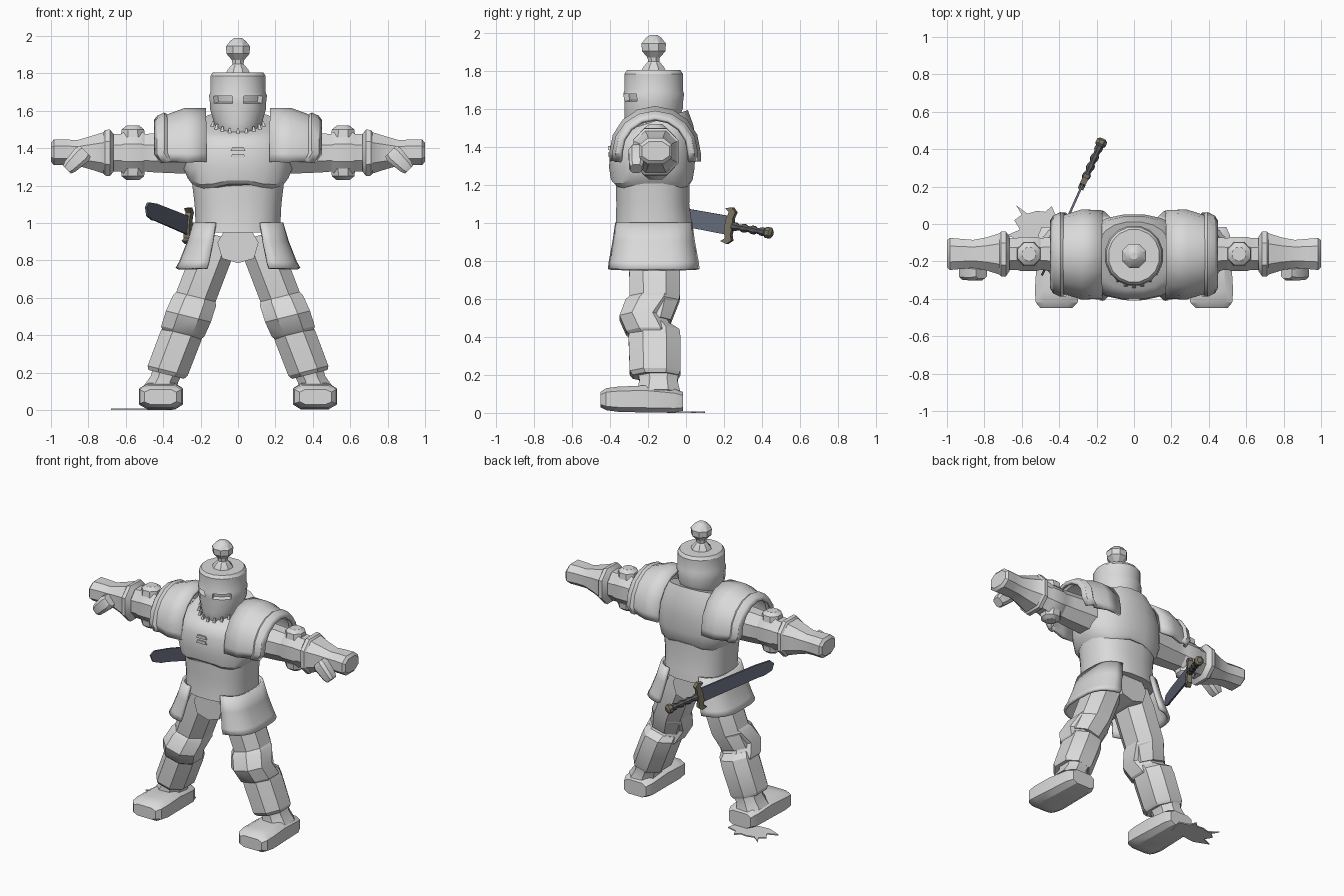
import bpy, bmesh, math
from mathutils import Vector, Matrix

if "Cube" in bpy.data.objects:
    bpy.data.objects.remove(bpy.data.objects["Cube"])


def material(name, rgb):
    m = bpy.data.materials.new(name)
    m.use_nodes = True
    m.diffuse_color = (*rgb, 1)
    m.node_tree.nodes["Principled BSDF"].inputs["Base Color"].default_value = (*rgb, 1)
    return m


STEEL = material("plain grey steel", (0.7, 0.7, 0.7))
BLADE = material("dark blue steel", (0.13, 0.15, 0.20))
GUARD = material("dull bronze", (0.20, 0.18, 0.13))
GRIP = material("dark grip", (0.10, 0.10, 0.11))
made = []


def finish(name, bm, mat=STEEL, matrix=None):
    bmesh.ops.recalc_face_normals(bm, faces=bm.faces[:])
    me = bpy.data.meshes.new(name)
    bm.to_mesh(me)
    bm.free()
    me.materials.append(mat)
    if matrix:
        me.transform(matrix)
    ob = bpy.data.objects.new(name, me)
    bpy.context.collection.objects.link(ob)
    made.append(ob)
    return ob


def skin(bm, rings, closed=True, caps=True):
    """Quads between successive rings of points."""
    vs = [[bm.verts.new(p) for p in r] for r in rings]
    n = len(vs[0])
    for r0, r1 in zip(vs, vs[1:]):
        for i in range(n if closed else n - 1):
            j = (i + 1) % n
            bm.faces.new((r0[i], r0[j], r1[j], r1[i]))
    if caps:
        bm.faces.new(vs[0])
        bm.faces.new(vs[-1])


def loft(name, secs, axis="Z", n=8, e=1.0, mat=STEEL, matrix=None, edit=None):
    """Sections: (position on axis, centre u, centre v, half u, half v, [tilt u, tilt v])."""
    bm = bmesh.new()
    f = math.cos(math.pi / n) ** e
    rings = []
    for t, cu, cv, a, b, *tilt in secs:
        ku, kv = tilt or (0, 0)
        ring = []
        for i in range(n):
            th = 2 * math.pi * (i + 0.5) / n
            c, s = math.cos(th), math.sin(th)
            du = a * math.copysign(abs(c) ** e, c) / f
            dv = b * math.copysign(abs(s) ** e, s) / f
            u, v, w = cu + du, cv + dv, t + ku * du + kv * dv
            ring.append({"Z": (u, v, w), "X": (w, u, v), "Y": (u, w, v)}[axis])
        rings.append(ring)
    skin(bm, rings)
    if edit:
        edit(bm)
    return finish(name, bm, mat, matrix)


def sheet(name, rings, thick):
    bm = bmesh.new()
    skin(bm, rings, closed=False, caps=False)
    ob = finish(name, bm)
    mod = ob.modifiers.new("thickness", "SOLIDIFY")
    mod.thickness, mod.offset = thick, 0
    return ob


def prism(name, pts, plane, d0, d1, mat=STEEL, matrix=None):
    """Flat outline extruded from d0 to d1, in the XZ or XY plane."""
    bm = bmesh.new()
    put = (lambda p, d: (p[0], d, p[1])) if plane == "XZ" else (lambda p, d: (p[0], p[1], d))
    skin(bm, [[put(p, d) for p in pts] for d in (d0, d1)])
    return finish(name, bm, mat, matrix)


def mirrored(ob):
    """The left part is +x; add its right twin."""
    twin = ob.copy()
    twin.data = ob.data.copy()
    twin.data.transform(Matrix.Scale(-1, 4, (1, 0, 0)))
    twin.data.flip_normals()
    twin.name = ob.name.replace("left", "right")
    bpy.context.collection.objects.link(twin)
    made.append(twin)


CY = -0.17  # depth of the body's middle


# Helmet with sunken eye slits, and its crest knob
def eye_slits(bm):
    bm.normal_update()
    for side in (-1, 1):
        fs = [f for f in bm.faces if 1.645 < f.calc_center_median().z < 1.675
              and 0.04 < side * f.calc_center_median().x < 0.13
              and f.calc_center_median().y < CY]
        bmesh.ops.recalc_face_normals(bm, faces=bm.faces[:])
        bmesh.ops.inset_region(bm, faces=fs, thickness=0.004, depth=-0.03)


loft("helmet", [(1.43, 0, -0.215, .06, .08), (1.48, 0, -0.20, .105, .12), (1.54, 0, -0.18, .13, .142),
                (1.61, 0, CY, .15, .155), (1.64, 0, CY, .15, .155), (1.68, 0, CY, .155, .16),
                (1.70, 0, CY, .147, .153), (1.785, 0, CY, .148, .154), (1.805, 0, CY, .135, .14)],
     n=16, edit=eye_slits)
loft("crest_knob", [(1.79, 0, CY, .07, .07), (1.82, 0, CY, .055, .055), (1.85, 0, CY, .03, .03),
                    (1.87, 0, CY, .032, .032), (1.905, 0, CY, .062, .062), (1.945, 0, CY, .064, .064),
                    (1.975, 0, CY, .04, .04), (1.99, 0, CY, .018, .018)])


# Breastplate, with a scalloped lower edge
def scallop(bm):
    for v in bm.verts:
        if v.co.z < 1.25:
            v.co.z += 0.035 * max(0, 1 - abs(v.co.x) / 0.15)
            v.co.z += 0.03 * max(0, abs(v.co.x) - 0.2) / 0.06


loft("breastplate", [(1.185, 0, -.178, .245, .20), (1.205, 0, -.18, .27, .215), (1.29, 0, -.18, .29, .225),
                     (1.40, 0, -.175, .285, .225), (1.48, 0, -.17, .25, .21, 0, .15),
                     (1.535, 0, CY, .20, .18, 0, .33)], n=20, e=.85, edit=scallop)
for z in (1.36, 1.395):
    prism("chest_bar", [(-.04, z - .01), (.04, z - .01), (.03, z + .01), (-.03, z + .01)], "XZ", -.41, -.38)

# Collar spikes under the chin
for i in range(9):
    th = math.radians(-90 + (i - 4) * 18)
    x, y = .15 * math.cos(th), CY + .165 * math.sin(th)
    z = 1.525 + .33 * (y - CY)
    loft("collar_spike", [(z - .02, x, y, .014, .014), (z + .035, x * .93, y + .005, .005, .005)], n=4)

# Waist, pelvis and split skirt
loft("waist", [(.95, 0, CY, .225, .205), (1.02, 0, CY, .228, .198), (1.10, 0, -.175, .232, .192),
               (1.25, 0, -.175, .25, .195)], n=20, e=.8)
prism("pelvis_guard", [(-.065, .97), (-.11, .895), (-.085, .81), (0, .785), (.085, .81), (.11, .895),
                       (.065, .97)], "XZ", -.335, -.01)
rings = []
for z, a, b in ((1.0, .232, .20), (.90, .262, .215), (.79, .305, .236), (.755, .325, .24)):
    ring = []
    for i in range(13):
        th = math.radians(-71 + 142 * i / 12)
        c, s = math.cos(th), math.sin(th)
        ring.append((a * c ** .6, CY + b * math.copysign(abs(s) ** .6, s), z))
    rings.append(ring)
mirrored(sheet("left_skirt_panel", rings, .02))

# Pauldrons: half barrels with a raised outer rim
rings = []
for x, ry, rz in ((.17, .225, .235), (.28, .23, .235), (.38, .20, .20), (.395, .215, .21), (.425, .20, .195),
                  (.44, .175, .175)):
    arc = [(x, -.163 + ry * math.cos(math.pi * i / 8), 1.37 + rz * math.sin(math.pi * i / 8)) for i in range(9)]
    low = lambda p: (p[0] - .12 * max(0, p[0] - .17), p[1], 1.325)
    rings.append([low(arc[0])] + arc + [low(arc[-1])])
mirrored(sheet("left_pauldron", rings, .022))

# Arms, elbow studs, gauntlets and thumbs
AY, AZ = -.16, 1.375
mirrored(loft("left_arm", [(.20, AY, AZ, .11, .115), (.44, AY, AZ, .09, .105), (.50, AY, AZ, .085, .10),
                           (.515, AY, AZ, .09, .112), (.61, AY, AZ, .09, .112), (.625, AY, AZ, .085, .10),
                           (.72, AY, AZ, .085, .10)], "X"))
for name, z, d in (("left_upper_elbow_stud", 1.46, 1), ("left_lower_elbow_stud", 1.29, -1)):
    mirrored(loft(name, [(z, .562, AY, .065, .065), (z + d * .04, .562, AY, .06, .06),
                         (z + d * .06, .562, AY, .035, .035)]))
mirrored(loft("left_gauntlet", [(.665, AY, AZ, .09, .10), (.685, AY, AZ, .12, .125), (.71, AY, AZ, .12, .122),
                                (.72, AY, AZ, .11, .11), (.79, AY, AZ, .088, .088), (.86, AY, AZ, .075, .068),
                                (.92, AY, 1.378, .08, .068), (.985, AY, 1.378, .086, .068),
                                (1.0, AY, 1.378, .072, .05)], "X", e=.8))
thumb = Matrix.Translation((.865, -.262, 1.335)) @ Matrix.Rotation(math.radians(45), 4, "Y")
mirrored(loft("left_thumb", [(-.07, 0, 0, .03, .04), (-.045, 0, 0, .04, .05), (.045, 0, 0, .038, .04),
                             (.07, 0, 0, .03, .03)], "X", e=.6, matrix=thumb))


# Splayed legs, knees, ankles and feet
def leg(name, secs):
    mirrored(loft(name, [(z, .38 - .383 * (z - .2), cy, a, b, .25, 0) for z, cy, a, b in secs], e=.9))


leg("left_thigh", [(.93, CY, .10, .13), (.82, -.165, .105, .135), (.60, -.165, .105, .132), (.48, -.18, .10, .10)])
leg("left_knee", [(.605, -.17, .105, .128), (.585, -.18, .115, .138), (.50, -.23, .12, .12),
                  (.42, -.19, .115, .125), (.40, -.18, .10, .11)])
leg("left_shin", [(.46, -.17, .098, .09), (.43, -.167, .106, .133), (.38, -.165, .108, .137),
                  (.21, -.163, .107, .133), (.19, -.16, .095, .12)])
leg("left_ankle", [(.22, -.145, .08, .11), (.165, -.145, .072, .10), (.10, -.145, .09, .115)])
mirrored(loft("left_foot", [(-.45, .415, .07, .085, .04), (-.42, .413, .072, .112, .058),
                            (-.36, .412, .072, .118, .066), (-.22, .41, .073, .112, .071),
                            (-.06, .408, .064, .105, .062), (-.015, .408, .06, .085, .05)], "Y", e=.5))

# Jagged flat scrap under the right foot
prism("ground_scrap", [(-.68, -.06), (-.61, -.03), (-.64, .02), (-.60, .05), (-.63, .10), (-.57, .055),
                       (-.52, .07), (-.475, .065), (-.44, .095), (-.42, .05), (-.35, .03), (-.38, -.08),
                       (-.58, -.10)], "XY", 0, .008)

# Sword: local X runs from pommel to tip, local Z is the blade's width
pommel = Vector((-.175, .435, .948))
d = (Vector((-.49, -.27, 1.078)) - pommel).normalized()
w = (Vector((0, 0, 1)) - d * d.z).normalized()
M = Matrix.Translation(pommel) @ Matrix((d, w.cross(d), w)).transposed().to_4x4()
prism("sword_blade", [(.22, -.05), (.66, -.046), (.70, -.05), (.765, -.038), (.79, .005), (.765, .036),
                      (.72, .04), (.66, .046), (.22, .05)], "XZ", -.006, .006, BLADE, M)
guard = [(.205, .0), (.21, .045), (.20, .075), (.225, .098), (.262, .088), (.238, .07), (.25, .03)]
prism("sword_guard", guard + [(.25, -.03), (.238, -.07), (.262, -.088), (.225, -.098), (.20, -.075),
                              (.21, -.045)], "XZ", -.016, .016, GUARD, M)
loft("sword_grip", [(.015 + .0135 * i, 0, 0, r, r) for i, r in enumerate([.015, .022, .022, .016] * 4)],
     "X", mat=GRIP, matrix=M)
loft("sword_pommel", [(-.022, 0, 0, .016, .016), (-.01, 0, 0, .029, .029), (.012, 0, 0, .029, .029),
                      (.025, 0, 0, .016, .016)], "X", mat=GUARD, matrix=M)

# Smooth shading with sharp edges kept
bpy.ops.object.select_all(action="DESELECT")
for ob in made:
    ob.select_set(True)
bpy.context.view_layer.objects.active = made[0]
bpy.ops.object.shade_smooth_by_angle(angle=math.radians(30))
